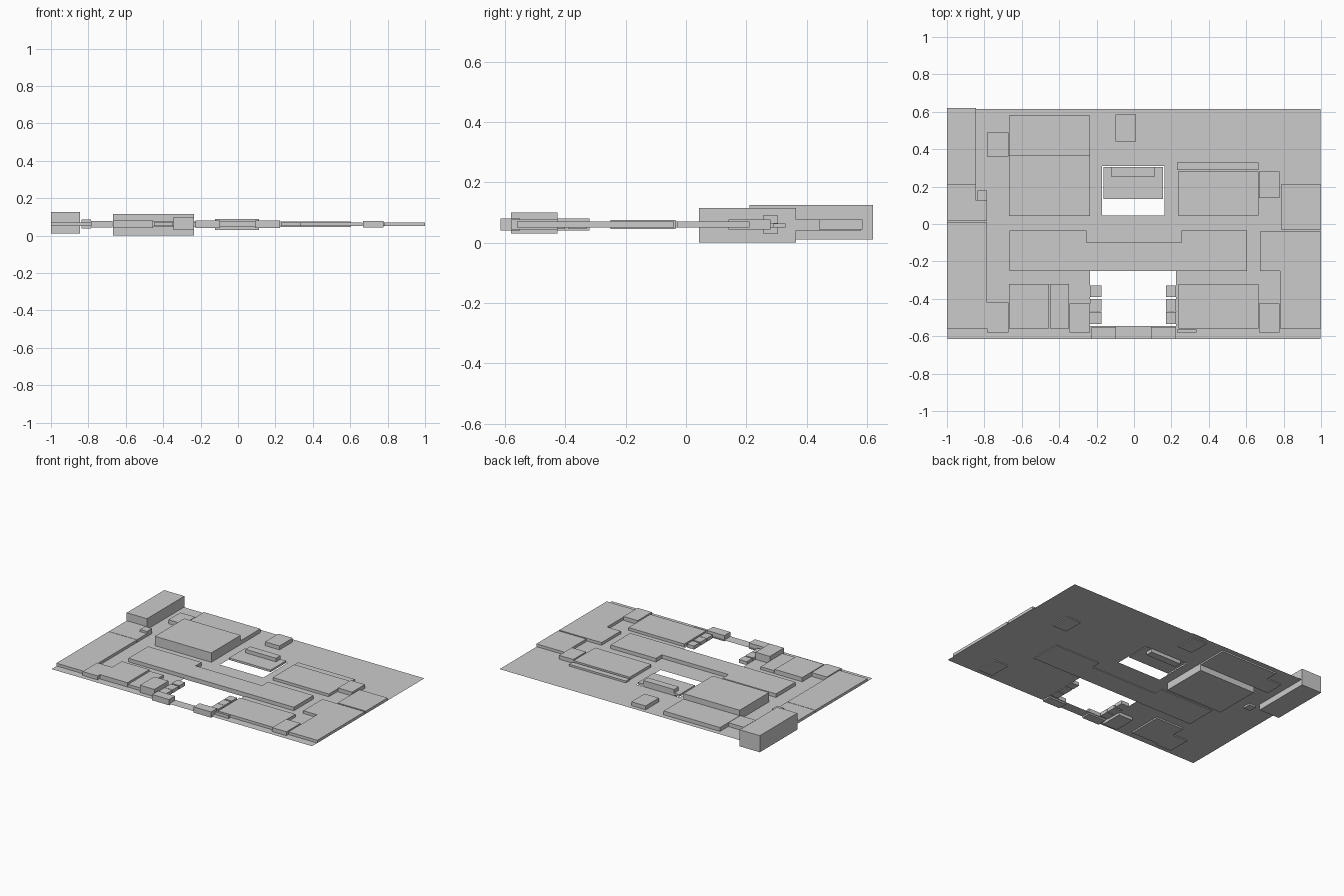
import bpy, bmesh

if "Cube" in bpy.data.objects:
    bpy.data.objects.remove(bpy.data.objects["Cube"])

GROUND_Z = 0.05


def prism(name, pts, z0, z1):
    """Extrude a plan outline from z0 to z1."""
    bm = bmesh.new()
    face = bm.faces.new([bm.verts.new((x, y, z0)) for x, y in pts])
    ext = bmesh.ops.extrude_face_region(bm, geom=[face])
    for v in ext["geom"]:
        if isinstance(v, bmesh.types.BMVert):
            v.co.z = z1
    bmesh.ops.recalc_face_normals(bm, faces=bm.faces)
    me = bpy.data.meshes.new(name)
    bm.to_mesh(me)
    bm.free()
    ob = bpy.data.objects.new(name, me)
    bpy.context.collection.objects.link(ob)
    return ob


def box(name, x0, x1, y0, y1, z0, z1):
    return prism(name, [(x0, y0), (x1, y0), (x1, y1), (x0, y1)], z0, z1)


# Ground sheet: a cell grid with the two openings left out
holes = [(-0.17, 0.163, 0.045, 0.31), (-0.235, 0.225, -0.545, -0.25)]
xs = sorted({-0.998, 0.998} | {v for h in holes for v in h[:2]})
ys = sorted({-0.615, 0.615} | {v for h in holes for v in h[2:]})
bm = bmesh.new()
grid = {(i, j): bm.verts.new((x, y, GROUND_Z))
        for i, x in enumerate(xs) for j, y in enumerate(ys)}
for i in range(len(xs) - 1):
    for j in range(len(ys) - 1):
        cx, cy = (xs[i] + xs[i + 1]) / 2, (ys[j] + ys[j + 1]) / 2
        if not any(a < cx < b and c < cy < d for a, b, c, d in holes):
            bm.faces.new([grid[i, j], grid[i + 1, j], grid[i + 1, j + 1], grid[i, j + 1]])
bmesh.ops.delete(bm, geom=[v for v in bm.verts if not v.link_faces], context='VERTS')
bmesh.ops.dissolve_limit(bm, angle_limit=0.01, verts=bm.verts, edges=bm.edges)
me = bpy.data.meshes.new("ground_sheet")
bm.to_mesh(me)
bm.free()
bpy.context.collection.objects.link(bpy.data.objects.new("ground_sheet", me))

# Tall blocks
box("corner_tower", -1, -0.845, 0.21, 0.62, 0.01, 0.125)
box("main_hall", -0.667, -0.235, 0.043, 0.365, 0.0, 0.115)
box("front_tower", -0.345, -0.235, -0.58, -0.425, 0.03, 0.1)

# Middle building with a recessed back edge
prism("central_block", [(-0.665, -0.25), (0.603, -0.25), (0.603, -0.035), (0.255, -0.035),
                        (0.255, -0.1), (-0.255, -0.1), (-0.255, -0.035), (-0.665, -0.035)],
      0.045, 0.075)

# Side slabs
prism("left_back_slab", [(-1, 0.015), (-0.785, 0.015), (-0.785, 0.125), (-0.845, 0.125),
                         (-0.845, 0.21), (-1, 0.21)], 0.051, 0.07)
box("left_front_slab", -1, -0.785, -0.56, 0.012, 0.051, 0.07)
prism("right_front_slab", [(0.78, -0.56), (1, -0.56), (1, -0.04), (0.675, -0.04),
                           (0.675, -0.25), (0.78, -0.25)], 0.051, 0.07)
box("right_back_slab", 0.785, 1, -0.03, 0.21, 0.051, 0.07)

# Blocks of the four quarters
box("hall_rear_wing", -0.667, -0.235, 0.365, 0.58, 0.04, 0.077)
box("hall_side_annex", -0.785, -0.67, 0.36, 0.49, 0.043, 0.077)
box("left_shed", -0.838, -0.785, 0.125, 0.18, 0.038, 0.085)
box("back_kiosk", -0.1, 0.01, 0.44, 0.585, 0.043, 0.077)
box("right_rear_block", 0.235, 0.665, 0.045, 0.28, 0.051, 0.07)
box("right_rear_strip", 0.23, 0.665, 0.29, 0.33, 0.051, 0.064)
box("right_rear_annex", 0.668, 0.777, 0.14, 0.28, 0.043, 0.077)
box("front_left_block", -0.667, -0.455, -0.56, -0.32, 0.04, 0.08)
box("front_left_strip", -0.45, -0.348, -0.56, -0.32, 0.051, 0.07)
box("front_left_annex", -0.785, -0.67, -0.58, -0.42, 0.043, 0.077)
box("front_right_block", 0.238, 0.665, -0.56, -0.32, 0.051, 0.07)
box("front_right_annex", 0.668, 0.777, -0.58, -0.425, 0.043, 0.077)
box("front_right_step", 0.23, 0.335, -0.58, -0.565, 0.05, 0.07)

# Platform and bar inside the rear opening
box("court_platform", -0.163, 0.155, 0.135, 0.305, 0.051, 0.065)
box("court_bar", -0.122, 0.113, 0.255, 0.305, 0.03, 0.09)

# Gate blocks and small steps on both sides of the front opening
for side, gx, sx in (("left", (-0.228, -0.097), (-0.235, -0.175)),
                     ("right", (0.09, 0.225), (0.17, 0.225))):
    box(f"gate_{side}", *gx, -0.615, -0.55, 0.04, 0.08)
    for n, (y0, y1) in enumerate(((-0.535, -0.47), (-0.467, -0.4), (-0.39, -0.33))):
        box(f"court_step_{side}_{n}", *sx, y0, y1, 0.046, 0.07)
